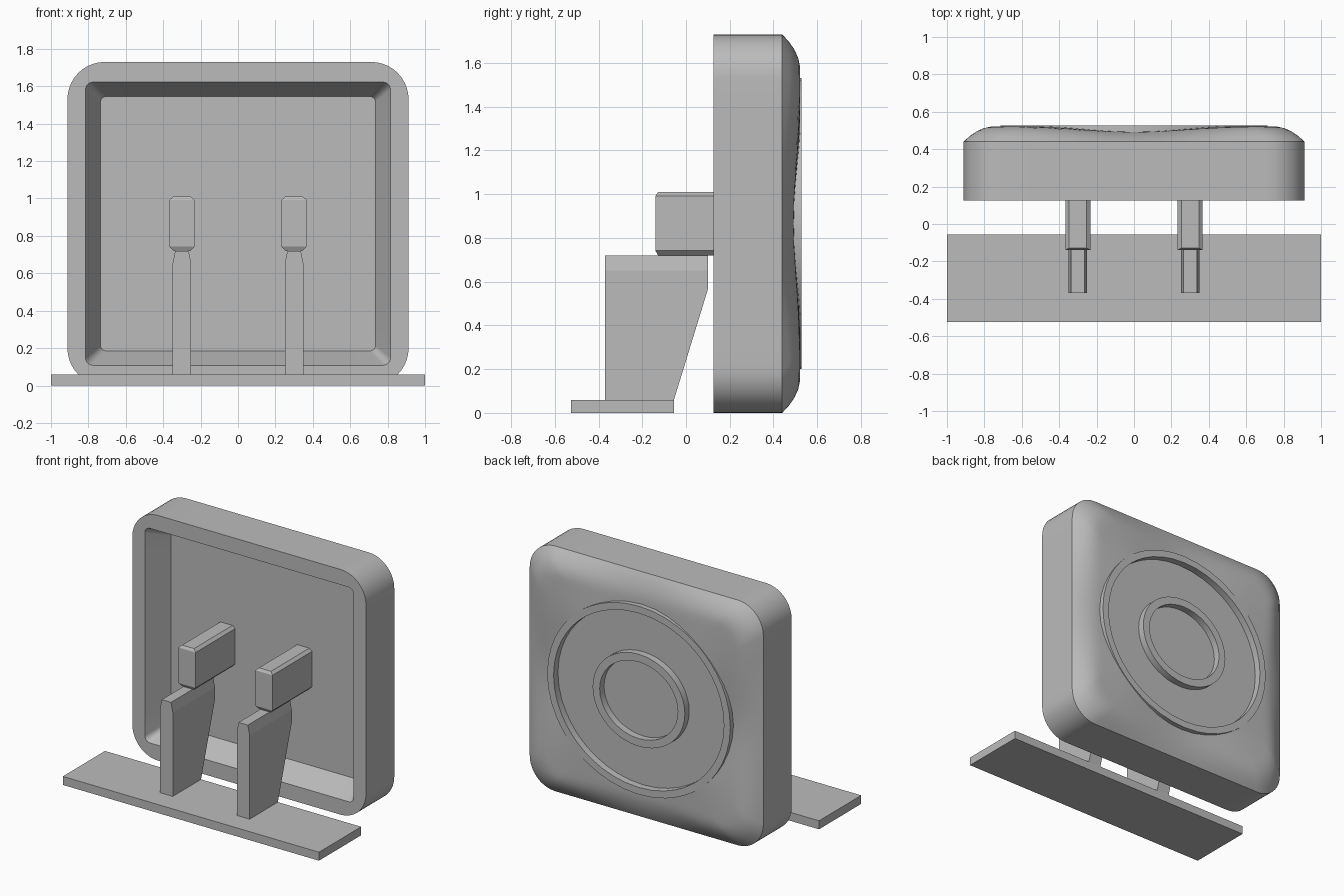
import bpy, bmesh, math

if "Cube" in bpy.data.objects:
    bpy.data.objects.remove(bpy.data.objects["Cube"], do_unlink=True)

grey = bpy.data.materials.new("plain_grey")
grey.use_nodes = True
GREY = (0.5, 0.5, 0.5, 1)
grey.diffuse_color = GREY
grey.node_tree.nodes["Principled BSDF"].inputs["Base Color"].default_value = GREY

MID = 0.865          # height of the panel centre
HALF_X, HALF_Z = 0.912, 0.865


def loft(name, loops, smooth=False):
    """Skin a list of equal-length point loops and cap both ends."""
    bm = bmesh.new()
    rings = [[bm.verts.new(p) for p in loop] for loop in loops]
    for a, b in zip(rings, rings[1:]):
        for i in range(len(a)):
            j = (i + 1) % len(a)
            bm.faces.new((a[i], a[j], b[j], b[i]))
    bm.faces.new(rings[0])
    bm.faces.new(rings[-1])
    bmesh.ops.recalc_face_normals(bm, faces=bm.faces)
    mesh = bpy.data.meshes.new(name)
    bm.to_mesh(mesh)
    bm.free()
    mesh.materials.append(grey)
    obj = bpy.data.objects.new(name, mesh)
    bpy.context.collection.objects.link(obj)
    if smooth:
        bpy.ops.object.select_all(action='DESELECT')
        obj.select_set(True)
        bpy.context.view_layer.objects.active = obj
        bpy.ops.object.shade_smooth_by_angle(angle=math.radians(30))
    return obj


def rounded(hx, hz, r, arc=10, straight=10):
    """Rounded rectangle in (x, z), always with the same point count."""
    corners = []
    for q, (sx, sz) in enumerate(((1, 1), (-1, 1), (-1, -1), (1, -1))):
        for i in range(arc + 1):
            a = (q + i / arc) * math.pi / 2
            corners.append((sx * (hx - r) + r * math.cos(a),
                            sz * (hz - r) + r * math.sin(a)))
    pts = []
    for i, (x, z) in enumerate(corners):
        pts.append((x, z))
        if i % (arc + 1) == arc:
            nx, nz = corners[(i + 1) % len(corners)]
            for s in range(1, straight):
                t = s / straight
                pts.append((x + (nx - x) * t, z + (nz - z) * t))
    return pts


def at(points, y):
    return [(x, y, MID + z) for x, z in points]


outline = rounded(HALF_X, HALF_Z, 0.2)
angles = [math.atan2(z / HALF_Z, x / HALF_X) for x, z in outline]


def oval(rx, rz):
    return [(rx * math.cos(a), rz * math.sin(a)) for a in angles]


# Panel: recessed front, straight sides, pillowed back, two raised rings
RING_TOP, RING_FLOOR = 0.527, 0.478
ring_edge = oval(0.715, 0.665)
loops = [at(rounded(0.735, 0.68, 0.03), 0.30),
         at(rounded(0.815, 0.757, 0.04), 0.125),
         at(outline, 0.125),
         at(outline, 0.44)]
for step in range(1, 11):
    t = step / 10
    loop = []
    for (ox, oz), (ix, iz), a in zip(outline, ring_edge, angles):
        x, z = ox + (ix - ox) * t, oz + (iz - oz) * t
        inset = math.hypot(x - ox, z - oz)
        rise = 1 - (1 - min(inset / 0.2, 1)) ** 2
        crown = 0.052 + 0.03 * math.sin(2 * a) ** 2
        loop.append((x, 0.44 + crown * rise, MID + z))
    loops.append(loop)
for rx, rz, y in ((0.715, 0.665, RING_TOP), (0.665, 0.615, RING_TOP),
                  (0.665, 0.615, RING_FLOOR), (0.36, 0.325, RING_FLOOR),
                  (0.36, 0.325, RING_TOP), (0.305, 0.27, RING_TOP),
                  (0.305, 0.27, RING_FLOOR)):
    loops.append(at(oval(rx, rz), y))
loft("panel", loops, smooth=True)


def rect(x0, x1, y0, y1, z):
    return [(x0, y0, z), (x1, y0, z), (x1, y1, z), (x0, y1, z)]


# Base plate
loft("base_plate", [rect(-1, 1, -0.525, -0.055, z) for z in (0, 0.06)])

# Supports and the pegs resting on them
for side, cx in (("left", 0.3), ("right", -0.3)):
    leg = [(0.05, -0.055, 0.06), (0.05, 0.1, 0.565),
           (0.05, 0.1, 0.65), (0.036, 0.1, 0.72)]
    loft(side + "_support",
         [rect(cx - w, cx + w, -0.37, back, z) for w, back, z in leg])
    peg = [(0.045, -0.128, 0.72), (0.067, -0.14, 0.742),
           (0.067, -0.14, 0.992), (0.047, -0.128, 1.01)]
    loft(side + "_peg",
         [rect(cx - w, cx + w, front, 0.31, z) for w, front, z in peg])
